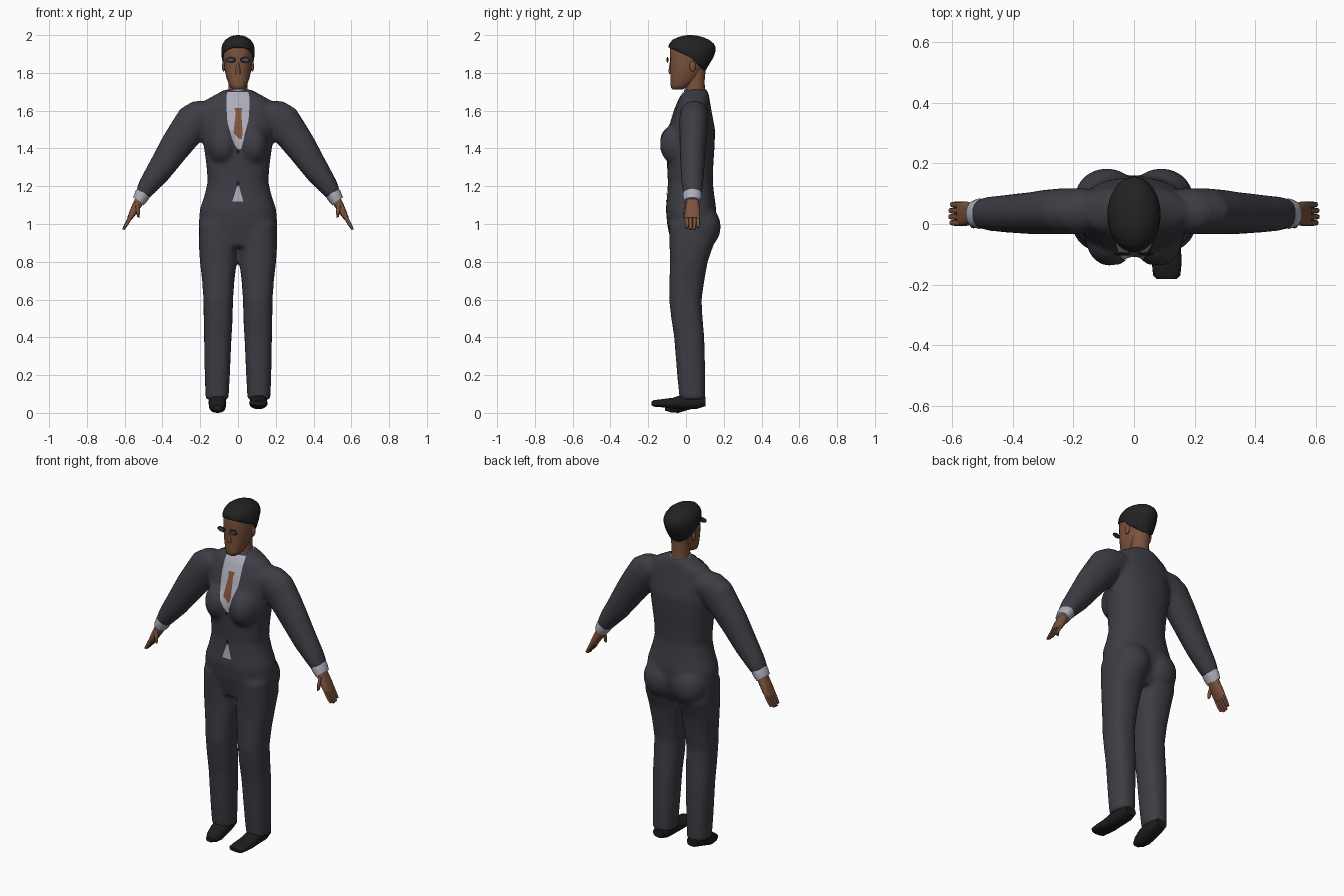
import bpy, bmesh, math
from mathutils import Vector, Matrix
from mathutils.bvhtree import BVHTree


def material(name, rgb):
    m = bpy.data.materials.new(name)
    m.diffuse_color = (*rgb, 1)
    return m


SUIT = material("charcoal_cloth", (0.046, 0.047, 0.058))
SKIN = material("brown_skin", (0.20, 0.085, 0.045))
HAIR = material("black_hair", (0.015, 0.016, 0.015))
SHIRT = material("pale_shirt", (0.42, 0.42, 0.50))
TIE = material("rust_tie", (0.22, 0.088, 0.042))
SHOE = material("black_leather", (0.012, 0.012, 0.012))
LENS = material("slate_lens", (0.06, 0.075, 0.10))


def loft(bm, rings, n=24, p=2.0):
    """Skin closed rings given as (centre, half axis u, half axis v)."""
    def pw(a):
        return math.copysign(abs(a) ** (2 / p), a)
    loops = []
    for c, u, v in rings:
        c, u, v = Vector(c), Vector(u), Vector(v)
        loops.append([bm.verts.new(c + u * pw(math.cos(k * math.tau / n)) + v * pw(math.sin(k * math.tau / n)))
                      for k in range(n)])
    for a, b in zip(loops, loops[1:]):
        for i in range(n):
            bm.faces.new((a[i], a[(i + 1) % n], b[(i + 1) % n], b[i]))
    bm.faces.new(loops[0])
    bm.faces.new(loops[-1])


def level(z, x0, x1, y0, y1):
    """Horizontal ring from its extents."""
    return (((x0 + x1) / 2, (y0 + y1) / 2, z), ((x1 - x0) / 2, 0, 0), (0, (y1 - y0) / 2, 0))


def slanted(s, x, z, hw, y, hy, d=(0.8, 0.6)):
    """Ring across the hanging arm on side s."""
    return ((s * x, y, z), (s * d[0] * hw, 0, d[1] * hw), (0, hy, 0))


def ball(bm, centre, radii):
    bmesh.ops.create_uvsphere(bm, u_segments=24, v_segments=14, radius=1,
                              matrix=Matrix.Translation(centre) @ Matrix.Diagonal((*radii, 1)))


def finish(name, bm, mat):
    bmesh.ops.recalc_face_normals(bm, faces=bm.faces[:])
    me = bpy.data.meshes.new(name)
    bm.to_mesh(me)
    bm.free()
    me.materials.append(mat)
    ob = bpy.data.objects.new(name, me)
    bpy.context.collection.objects.link(ob)
    return ob


# Suit: torso, bust, seat, legs and sleeves fused into one smooth skin
bm = bmesh.new()
torso = [(0.88, 0.19, -0.075, 0.12), (0.95, 0.205, -0.09, 0.15), (1.0, 0.208, -0.10, 0.16),
         (1.08, 0.202, -0.107, 0.16), (1.15, 0.178, -0.10, 0.15), (1.22, 0.161, -0.096, 0.142),
         (1.30, 0.166, -0.10, 0.144), (1.42, 0.182, -0.105, 0.152), (1.50, 0.188, -0.092, 0.154),
         (1.60, 0.19, -0.062, 0.135), (1.66, 0.165, -0.038, 0.125), (1.69, 0.11, -0.02, 0.12),
         (1.712, 0.068, -0.005, 0.112)]
loft(bm, [level(z, -r, r, f, b) for z, r, f, b in torso], 32, 2.3)
legs = [(1.0, 0.005, 0.205, -0.09, 0.14), (0.9, 0.003, 0.208, -0.088, 0.15), (0.8, 0.006, 0.202, -0.085, 0.115),
        (0.7, 0.019, 0.19, -0.088, 0.097), (0.6, 0.026, 0.183, -0.09, 0.083), (0.5, 0.028, 0.182, -0.078, 0.088),
        (0.4, 0.034, 0.18, -0.063, 0.097), (0.2, 0.043, 0.176, -0.047, 0.102), (0.07, 0.05, 0.172, -0.034, 0.102)]
sleeve = [(0.08, 1.61, 0.07, 0.045, 0.06), (0.16, 1.59, 0.10, 0.043, 0.075), (0.228, 1.55, 0.099, 0.042, 0.077),
          (0.285, 1.475, 0.091, 0.04, 0.074), (0.338, 1.402, 0.083, 0.036, 0.07), (0.418, 1.281, 0.068, 0.034, 0.063),
          (0.475, 1.205, 0.054, 0.034, 0.057), (0.508, 1.155, 0.041, 0.034, 0.05)]
for s in (1, -1):
    loft(bm, [level(z, s * a, s * b, f, k) for z, a, b, f, k in legs], 24, 2.4)
    loft(bm, [slanted(s, *r) for r in sleeve])
    ball(bm, (s * 0.08, -0.045, 1.42), (0.08, 0.094, 0.11))
    ball(bm, (s * 0.09, 0.09, 0.985), (0.105, 0.094, 0.115))
suit = finish("suit", bm, SUIT)
mod = suit.modifiers.new("fuse", 'REMESH')
mod.mode = 'VOXEL'
mod.voxel_size = 0.011
mod = suit.modifiers.new("soften", 'SMOOTH')
mod.factor = 0.5
mod.iterations = 8
fused = bpy.data.meshes.new_from_object(suit.evaluated_get(bpy.context.evaluated_depsgraph_get()))
suit.modifiers.clear()
suit.data = fused
fused.materials.clear()
fused.materials.append(SUIT)
bm = bmesh.new()
bm.from_mesh(fused)
surface = BVHTree.FromBMesh(bm)
bm.free()


def plate(name, rows, mat, lift, s=1, cols=8):
    """Thin panel draped on the suit front; rows are (z, left, right)."""
    fine = []
    for a, b in zip(rows, rows[1:]):
        k = max(1, round((a[0] - b[0]) / 0.01))
        fine += [[a[j] + (b[j] - a[j]) * i / k for j in range(3)] for i in range(k)]
    fine.append(rows[-1])
    bm = bmesh.new()
    grid = []
    for z, l, r in fine:
        row = []
        for i in range(cols + 1):
            x = s * (l + (r - l) * i / cols)
            hit = surface.ray_cast(Vector((x, -1, z)), Vector((0, 1, 0)))[0]
            row.append(bm.verts.new((x, (hit.y if hit else 0) - lift, z)))
        grid.append(row)
    for a, b in zip(grid, grid[1:]):
        for i in range(cols):
            q = (a[i], b[i], b[i + 1], a[i + 1])
            bm.faces.new(q if s > 0 else q[::-1])
    me = bpy.data.meshes.new(name)
    bm.to_mesh(me)
    bm.free()
    me.materials.append(mat)
    bpy.context.collection.objects.link(bpy.data.objects.new(name, me))


# Shirt front, shirt tail, tie, lapels and buttons
plate("shirt_front", [(1.70, -0.055, 0.055), (1.66, -0.066, 0.062), (1.61, -0.064, 0.06), (1.55, -0.07, 0.056),
                      (1.48, -0.045, 0.036), (1.42, -0.018, 0.028), (1.395, 0.0, 0.014)], SHIRT, 0.003)
plate("shirt_tail", [(1.20, -0.004, 0.006), (1.17, -0.014, 0.014), (1.12, -0.03, 0.028)], SHIRT, 0.003)
plate("tie", [(1.615, -0.02, 0.024), (1.59, -0.012, 0.017), (1.48, -0.024, 0.025), (1.45, 0.008, 0.02)], TIE, 0.006)
for s in (1, -1):
    plate("lapel", [(1.68, 0.06, 0.09), (1.60, 0.06, 0.115), (1.54, 0.056, 0.11), (1.48, 0.04, 0.08),
                    (1.41, 0.02, 0.03)], SUIT, 0.005, s)
for z in (1.385, 1.215):
    plate("button", [(z + 0.012, -0.004, 0.004), (z, -0.012, 0.012), (z - 0.012, -0.004, 0.004)], SHOE, 0.004)

# Collar and neck
bm = bmesh.new()
loft(bm, [level(1.66, -0.058, 0.058, -0.012, 0.11), level(1.712, -0.056, 0.056, -0.01, 0.108)])
finish("shirt_collar", bm, SHIRT)
bm = bmesh.new()
loft(bm, [level(1.68, -0.052, 0.052, -0.004, 0.104), level(1.75, -0.049, 0.049, 0.0, 0.098),
          level(1.83, -0.052, 0.052, 0.0, 0.105)])
finish("neck", bm, SKIN)

# Head with nose and ears
bm = bmesh.new()
head = [(1.712, 0.024, -0.07, -0.02), (1.72, 0.038, -0.079, 0.0), (1.74, 0.049, -0.082, 0.03),
        (1.77, 0.06, -0.082, 0.065), (1.80, 0.067, -0.083, 0.085), (1.83, 0.072, -0.083, 0.10),
        (1.87, 0.077, -0.084, 0.122), (1.91, 0.079, -0.086, 0.138), (1.94, 0.077, -0.083, 0.135),
        (1.965, 0.062, -0.066, 0.11), (1.98, 0.035, -0.03, 0.07)]
loft(bm, [level(z, -r, r, f, b) for z, r, f, b in head], 28, 2.2)
loft(bm, [level(1.795, -0.014, 0.014, -0.09, -0.06), level(1.808, -0.014, 0.014, -0.094, -0.06),
          level(1.86, -0.006, 0.006, -0.086, -0.06)], 10)
for s in (1, -1):
    ball(bm, (s * 0.076, 0.035, 1.835), (0.009, 0.016, 0.028))
finish("head", bm, SKIN)

# Hair cap, trimmed along a hairline that drops toward the nape
bm = bmesh.new()
cap = [(1.79, 0.06, -0.05, 0.09), (1.82, 0.076, -0.08, 0.108), (1.85, 0.083, -0.09, 0.126),
       (1.88, 0.086, -0.093, 0.144), (1.91, 0.088, -0.094, 0.155), (1.935, 0.087, -0.094, 0.157),
       (1.955, 0.081, -0.088, 0.147), (1.975, 0.067, -0.072, 0.123), (1.99, 0.045, -0.04, 0.088),
       (1.998, 0.022, -0.008, 0.055), (2.0, 0.006, 0.015, 0.032)]
loft(bm, [level(z, -r, r, f, b) for z, r, f, b in cap], 32)
lines = [(0.02, 1.885, -0.45), (0.02, 1.885, -0.95)]
for y, z, slope in lines:
    bmesh.ops.bisect_plane(bm, geom=bm.verts[:] + bm.edges[:] + bm.faces[:], dist=1e-5,
                           plane_co=(0, y, z), plane_no=(0, -slope, 1))
below = []
for f in bm.faces:
    c = f.calc_center_median()
    if c.z < min(z + k * (c.y - y) for y, z, k in lines):
        below.append(f)
bmesh.ops.delete(bm, geom=below, context='FACES')
hair = finish("hair", bm, HAIR)
mod = hair.modifiers.new("thickness", 'SOLIDIFY')
mod.thickness = 0.012
mod.offset = -1

for s in (1, -1):
    # Glasses
    bm = bmesh.new()
    ball(bm, (s * 0.039, -0.098, 1.869), (0.027, 0.005, 0.015))
    finish("glasses_rim", bm, HAIR)
    bm = bmesh.new()
    ball(bm, (s * 0.039, -0.102, 1.868), (0.018, 0.0025, 0.009))
    finish("glasses_lens", bm, LENS)

    # Shirt cuff
    bm = bmesh.new()
    loft(bm, [slanted(s, 0.495, 1.172, 0.04, 0.034, 0.048), slanted(s, 0.511, 1.148, 0.041, 0.034, 0.05),
              slanted(s, 0.527, 1.12, 0.035, 0.033, 0.044)])
    finish("shirt_cuff", bm, SHIRT)

    # Hand: palm, four fingers and thumb
    bm = bmesh.new()
    hd = (0.87, 0.49)
    loft(bm, [slanted(s, 0.51, 1.145, 0.027, 0.033, 0.03, hd), slanted(s, 0.535, 1.10, 0.024, 0.034, 0.036, hd),
              slanted(s, 0.557, 1.06, 0.019, 0.034, 0.041, hd), slanted(s, 0.575, 1.028, 0.013, 0.034, 0.04, hd)],
         16, 2.8)
    for i, tip in enumerate((0.008, 0.0, 0.002, 0.012)):
        y = 0.004 + i * 0.02
        loft(bm, [slanted(s, 0.568, 1.04, 0.012, y, 0.0105, hd), slanted(s, 0.59, 1.0, 0.010, y, 0.0105, hd),
                  slanted(s, 0.608 - tip / 2, 0.97 + tip, 0.006, y, 0.008, hd)], 8, 2.6)
    loft(bm, [slanted(s, 0.535, 1.11, 0.014, 0.01, 0.014, hd), slanted(s, 0.53, 1.07, 0.013, -0.003, 0.012, hd),
              slanted(s, 0.528, 1.035, 0.007, -0.006, 0.008, hd)], 8)
    finish("hand", bm, SKIN)

# Shoes: one stepping forward, one with the toe pointing down
forward = [(0.102, 0.035, 0.035, 0.085), (0.06, 0.045, 0.022, 0.10), (-0.01, 0.046, 0.02, 0.10),
           (-0.07, 0.047, 0.022, 0.08), (-0.13, 0.049, 0.03, 0.072), (-0.17, 0.045, 0.033, 0.068),
           (-0.182, 0.033, 0.04, 0.06)]
lowered = [(0.10, 0.033, 0.04, 0.09), (0.06, 0.044, 0.03, 0.10), (0.0, 0.047, 0.012, 0.10),
           (-0.04, 0.045, 0.0, 0.085), (-0.08, 0.038, 0.003, 0.06), (-0.11, 0.022, 0.012, 0.04)]
for name, x, rows in (("forward_shoe", 0.108, forward), ("lowered_shoe", -0.109, lowered)):
    bm = bmesh.new()
    loft(bm, [((x, y, (a + b) / 2), (w, 0, 0), (0, 0, (b - a) / 2)) for y, w, a, b in rows], 20, 2.5)
    finish(name, bm, SHOE)

# Smooth shading with crisp edges kept
bpy.ops.object.select_all(action='SELECT')
bpy.context.view_layer.objects.active = suit
bpy.ops.object.shade_smooth_by_angle(angle=math.radians(50))
